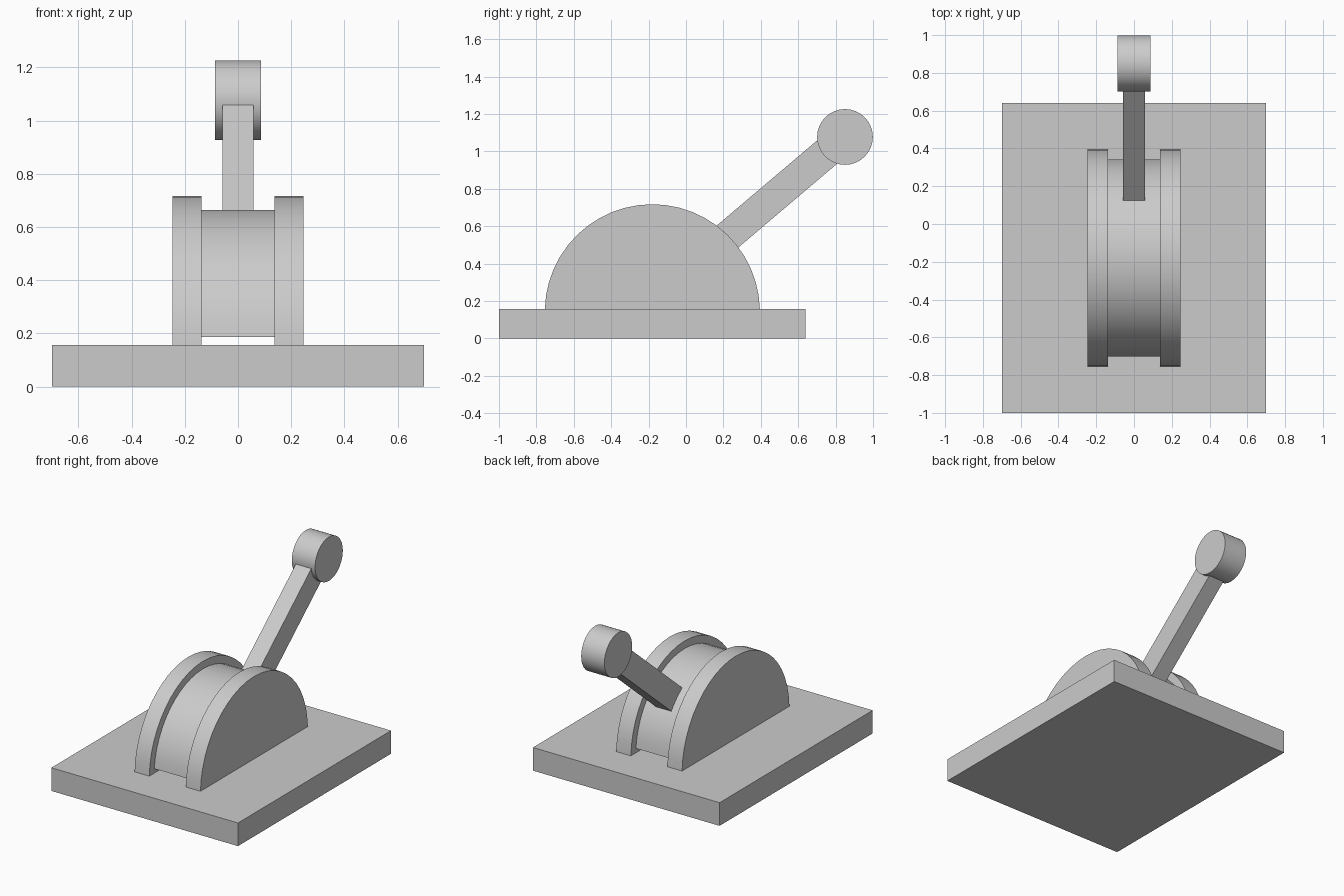
import bpy, bmesh, math

if "Cube" in bpy.data.objects:
    bpy.data.objects.remove(bpy.data.objects["Cube"])


def extrude_x(name, profile, x0, x1, smooth=False):
    """Solid from a (y, z) outline pushed along x."""
    bm = bmesh.new()
    face = bm.faces.new([bm.verts.new((x0, y, z)) for y, z in profile])
    res = bmesh.ops.extrude_face_region(bm, geom=[face])
    verts = [g for g in res["geom"] if isinstance(g, bmesh.types.BMVert)]
    bmesh.ops.translate(bm, verts=verts, vec=(x1 - x0, 0, 0))
    bmesh.ops.recalc_face_normals(bm, faces=bm.faces[:])
    mesh = bpy.data.meshes.new(name)
    bm.to_mesh(mesh)
    bm.free()
    ob = bpy.data.objects.new(name, mesh)
    bpy.context.collection.objects.link(ob)
    if smooth:
        bpy.ops.object.select_all(action='DESELECT')
        ob.select_set(True)
        bpy.context.view_layer.objects.active = ob
        bpy.ops.object.shade_smooth_by_angle(angle=math.radians(30))
    return ob


def arc(cy, cz, r, a0, a1, n):
    return [(cy + r * math.cos(a0 + (a1 - a0) * i / n),
             cz + r * math.sin(a0 + (a1 - a0) * i / n)) for i in range(n + 1)]


def dome(r, floor, n=24):
    """Circle segment about the pivot, cut flat at the floor height."""
    a = math.asin((floor - CZ) / r)
    return arc(CY, CZ, r, a, math.pi - a, n)


CY, CZ = -0.18, 0.142
TOP = 0.157

# base plate
extrude_x("base_plate", [(-1, 0), (0.64, 0), (0.64, TOP), (-1, TOP)], -0.7, 0.7)

# side cheeks and the slightly raised drum between them
for side, s in (("left", -1), ("right", 1)):
    extrude_x(side + "_cheek", dome(0.575, TOP), s * 0.137, s * 0.247, True)
extrude_x("drum", dome(0.523, 0.187), -0.137, 0.137, True)

# lever arm, running from inside the drum into the knob
KY, KZ, ANG, HALF = 0.85, 1.077, math.radians(40.3), 0.082
dy, dz = math.cos(ANG), math.sin(ANG)
lever = [(KY - d * dy - h * dz, KZ - d * dz + h * dy)
         for d, h in ((0.9, -HALF), (0.08, -HALF), (0.08, HALF), (0.9, HALF))]
extrude_x("lever_arm", lever, -0.058, 0.058)

# round knob
extrude_x("knob", arc(KY, KZ, 0.149, 0, math.tau, 32)[:-1], -0.087, 0.087, True)
